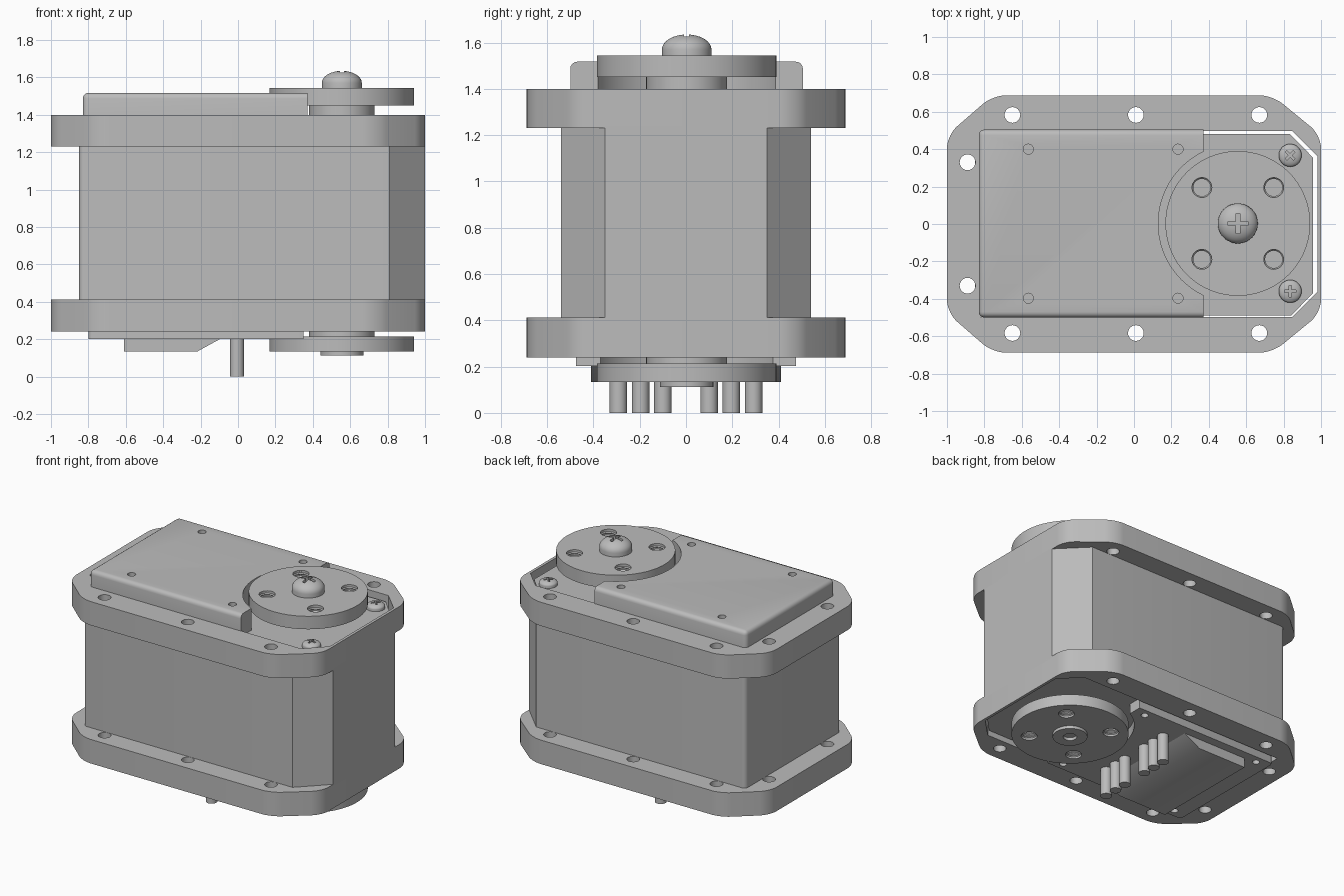
import bpy, bmesh, math
from mathutils import Matrix, Vector

cube = bpy.data.objects.get("Cube")
if cube:
    bpy.data.objects.remove(cube, do_unlink=True)

grey = bpy.data.materials.new("plain_grey")
grey.use_nodes = True
grey.diffuse_color = (0.5, 0.5, 0.5, 1)
grey.node_tree.nodes["Principled BSDF"].inputs["Base Color"].default_value = (0.5, 0.5, 0.5, 1)

HX, HY = 0.555, 0.003   # output shaft axis


def finish(name, bm):
    bmesh.ops.recalc_face_normals(bm, faces=bm.faces)
    mesh = bpy.data.meshes.new(name)
    bm.to_mesh(mesh)
    bm.free()
    mesh.materials.append(grey)
    obj = bpy.data.objects.new(name, mesh)
    bpy.context.collection.objects.link(obj)
    return obj


def prism(name, pts, z0, z1, pick=None, bevel=0.03, segs=4, matrix=None):
    """Extrude an outline from z0 to z1; round the edges chosen by pick."""
    bm = bmesh.new()
    face = bm.faces.new([bm.verts.new((x, y, z0)) for x, y in pts])
    new = bmesh.ops.extrude_face_region(bm, geom=[face])["geom"]
    for v in new:
        if isinstance(v, bmesh.types.BMVert):
            v.co.z = z1
    bmesh.ops.recalc_face_normals(bm, faces=bm.faces)
    if pick:
        edges = [e for e in bm.edges if pick(e.verts[0].co, e.verts[1].co)]
        bmesh.ops.bevel(bm, geom=edges, offset=bevel, segments=segs, profile=0.5, affect='EDGES')
    if matrix:
        bm.transform(matrix)
    return finish(name, bm)


def lathe(name, profile, x, y, segs=64):
    """Spin an (r, z) profile around a vertical axis."""
    bm = bmesh.new()
    verts = [bm.verts.new((r, 0, z)) for r, z in profile]
    edges = [bm.edges.new(pair) for pair in zip(verts, verts[1:])]
    bmesh.ops.spin(bm, geom=verts + edges, cent=(0, 0, 0), axis=(0, 0, 1),
                   angle=math.tau, steps=segs)
    bmesh.ops.remove_doubles(bm, verts=bm.verts, dist=0.0005)
    bm.transform(Matrix.Translation((x, y, 0)))
    return finish(name, bm)


def disc(name, r, z0, z1, x, y, segs=64):
    return lathe(name, [(0, z0), (r, z0), (r, z1), (0, z1)], x, y, segs)


def box(name, x0, x1, y0, y1, z0, z1, **kw):
    return prism(name, [(x0, y0), (x1, y0), (x1, y1), (x0, y1)], z0, z1, **kw)


def cut(obj, cutters):
    bpy.context.view_layer.objects.active = obj
    for c in cutters:
        c.hide_render = True
        mod = obj.modifiers.new("cut", 'BOOLEAN')
        mod.operation, mod.solver, mod.object = 'DIFFERENCE', 'EXACT', c
        bpy.ops.object.modifier_apply(modifier=mod.name)
        bpy.data.objects.remove(c, do_unlink=True)


def mirrored(half):
    """Close an outline given its +y half, from -x to +x."""
    return half + [(x, -y) for x, y in reversed(half)]


def vertical(a, b):
    return abs(a.z - b.z) > 0.01


def pocket(z0, z1):
    return prism("pocket_cutter", mirrored([(-0.82, 0.497), (0.845, 0.497), (0.98, 0.362)]), z0, z1)


# Outer case: sleeve and two flanges
sleeve = prism("case_sleeve", mirrored([(-0.85, 0.54), (0.81, 0.54), (1, 0.35)]), 0.40, 1.24,
               pick=lambda a, b: vertical(a, b) and a.x < 0)
cut(sleeve, [pocket(0.3, 1.3)])

flange_outline = mirrored([(-1, 0.475), (-0.755, 0.688), (0.74, 0.688), (1, 0.475)])
hole_spots = [(x, s * 0.583) for x in (-0.65, 0.01, 0.67) for s in (-1, 1)]
hole_spots += [(-0.89, s * 0.33) for s in (-1, 1)]
for name, z0, z1 in (("lower_flange", 0.24, 0.412), ("upper_flange", 1.23, 1.40)):
    flange = prism(name, flange_outline, z0, z1, pick=vertical, bevel=0.07, segs=6)
    holes = [disc("hole_cutter", 0.042, z0 - 0.1, z1 + 0.1, x, y, 24) for x, y in hole_spots]
    cut(flange, [pocket(z0 - 0.1, z1 + 0.1)] + holes)

# Inner body sitting loosely in the case
prism("inner_body", [(-0.81, -0.49), (0.84, -0.49), (0.957, -0.37), (0.957, 0.355),
                     (0.835, 0.48), (-0.81, 0.48)], 0.275, 1.36)

# Top cover with rounded rim and a round bite for the horn
top = box("top_cover", -0.83, 0.372, -0.5, 0.505, 1.36, 1.517, bevel=0.03,
          pick=lambda a, b: max(a.z, b.z) > 1.5 and min(a.x, b.x) < 0.3
          or vertical(a, b) and a.x < 0)
cut(top, [disc("bite_cutter", 0.425, 1.3, 1.6, HX, HY, 96)] +
    [disc("hole_cutter", 0.027, 1.44, 1.6, x, y, 20) for x in (-0.565, 0.235) for y in (-0.397, 0.4)])

# Bottom cover with a sloped hump
bottom = box("bottom_cover", -0.8, 0.35, -0.475, 0.475, 0.202, 0.30, bevel=0.025,
             pick=lambda a, b: vertical(a, b) and a.x < 0)
cut(bottom, [disc("bite_cutter", 0.425, 0.1, 0.4, HX, HY, 96)] +
    [disc("hole_cutter", 0.025, 0.1, 0.26, x, y, 20) for x in (-0.7, 0.26) for y in (-0.42, 0.42)])
prism("bottom_hump", [(-0.61, 0.21), (-0.61, 0.133), (-0.22, 0.133), (-0.08, 0.21)], -0.41, 0.41,
      matrix=Matrix.Rotation(math.pi / 2, 4, 'X'))

# Six wire pins
for i in range(3):
    for s in (-1, 1):
        disc("wire_pin", 0.038, 0, 0.25, -0.005, s * (0.1 + i * 0.096), 24)


# Horn discs with threaded holes
def horn(name, z0, z1):
    plate = disc(name, 0.387, z0, z1, HX, HY, 96)
    spots = [(HX + sx * 0.192, HY + sy * 0.192) for sx in (-1, 1) for sy in (-1, 1)]
    cut(plate, [disc("hole_cutter", 0.053, z0 - 0.1, z1 + 0.1, x, y, 32) for x, y in spots])
    for x, y in spots:
        for t in (0.25, 0.5, 0.75):
            z = z0 + t * (z1 - z0)
            lathe(name + "_thread", [(0.055, z - 0.008), (0.046, z), (0.055, z + 0.008)], x, y, 32)


horn("top_horn", 1.45, 1.543)
horn("bottom_horn", 0.133, 0.214)
disc("top_shaft_neck", 0.175, 1.34, 1.455, HX, HY)
disc("bottom_shaft_neck", 0.175, 0.20, 0.30, HX, HY)
hub = disc("bottom_hub", 0.115, 0.112, 0.14, HX, HY)
cut(hub, [disc("hole_cutter", 0.045, 0.05, 0.135, HX, HY, 32)])


# Cross-head screws
def screw(name, r, z0, side, h, x, y, turn):
    dome = [(r * math.cos(a), z0 + side + (h - side) * math.sin(a))
            for a in (math.pi / 2 * i / 8 for i in range(9))]
    head = lathe(name, [(0, z0), (r, z0)] + dome, x, y, 48)
    top_z, arm, w = z0 + h, r * 0.5, r * 0.1
    for k in (0, 1):
        m = Matrix.Translation((x, y, 0)) @ Matrix.Rotation(turn + k * math.pi / 2, 4, 'Z')
        cut(head, [box("cross_cutter", -arm, arm, -w, w, top_z - r * 0.4, top_z + 0.1, matrix=m)])


screw("shaft_screw", 0.107, 1.535, 0.035, 0.1, HX, HY, 0)
screw("deck_screw_left", 0.061, 1.35, 0.025, 0.05, 0.835, 0.367, math.pi / 4)
screw("deck_screw_right", 0.061, 1.35, 0.025, 0.05, 0.835, -0.36, 0)

# Smooth shading with sharp edges kept
bpy.ops.object.select_all(action='DESELECT')
for obj in bpy.context.collection.objects:
    if obj.type == 'MESH':
        obj.select_set(True)
        bpy.context.view_layer.objects.active = obj
bpy.ops.object.shade_smooth_by_angle(angle=math.radians(30))
